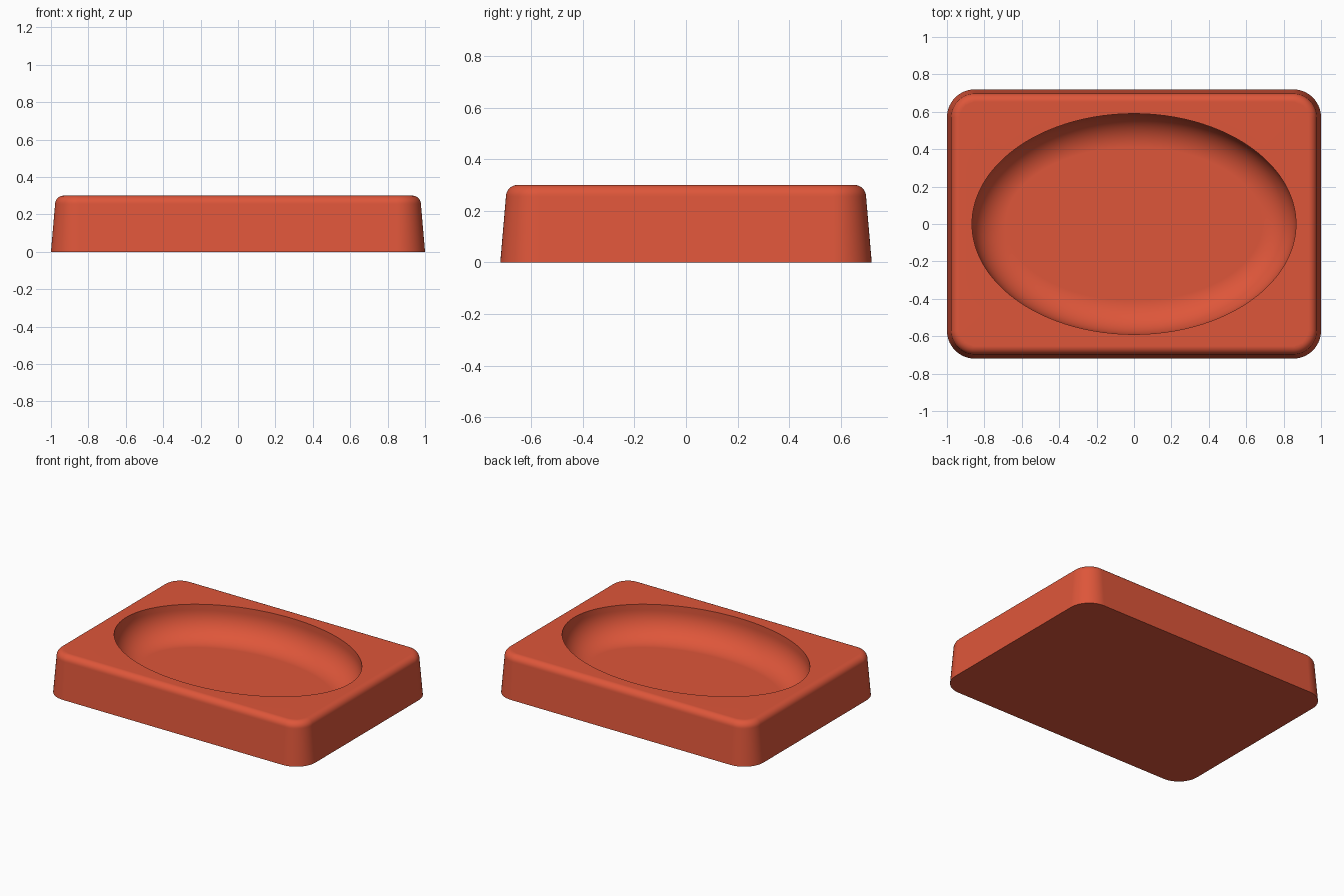
import bpy, bmesh
from math import sin, cos, pi

cube = bpy.data.objects.get("Cube")
if cube:
    bpy.data.objects.remove(cube, do_unlink=True)

WIDTH, DEPTH, HEIGHT = 2.0, 1.44, 0.30
CORNER, TAPER, BEVEL = 0.15, 0.022, 0.045
BOWL_X, BOWL_Y, BOWL_DEPTH, FILLET = 0.866, 0.59, 0.22, 0.18


def rounded_rect(inset, steps=14):
    """Outline of the block, moved inwards by inset."""
    r = CORNER - inset
    cx, cy = WIDTH / 2 - CORNER, DEPTH / 2 - CORNER
    points = []
    for quarter, (sx, sy) in enumerate([(1, 1), (-1, 1), (-1, -1), (1, -1)]):
        for i in range(steps + 1):
            a = (quarter + i / steps) * pi / 2
            points.append((sx * cx + r * cos(a), sy * cy + r * sin(a)))
    return points


def ellipse(inset, count=128):
    return [((BOWL_X - inset) * cos(2 * pi * i / count),
             (BOWL_Y - inset) * sin(2 * pi * i / count)) for i in range(count)]


def skin(bm, outline, profile):
    """Join outlines taken at each (inset, z) step; return the end rings."""
    rings = [[bm.verts.new((x, y, z)) for x, y in outline(inset)]
             for inset, z in profile]
    for low, high in zip(rings, rings[1:]):
        for i in range(len(low)):
            j = (i + 1) % len(low)
            bm.faces.new((low[i], low[j], high[j], high[i]))
    return rings[0], rings[-1]


def ring_edges(bm, ring):
    return [bm.edges.get((v, ring[i - 1])) for i, v in enumerate(ring)]


bm = bmesh.new()

# Tapered outer wall with a rounded top edge
arc = [i / 8 * pi / 2 for i in range(9)]
wall = [(0, 0)] + [(TAPER + BEVEL * (1 - cos(a)), HEIGHT - BEVEL * (1 - sin(a)))
                   for a in arc]
base_ring, top_ring = skin(bm, rounded_rect, wall)
bm.faces.new(reversed(base_ring))

# Oval hollow: short upright wall, then a wide fillet to the flat floor
floor = HEIGHT - BOWL_DEPTH
arc = [i / 16 * pi / 2 for i in range(17)]
bowl = [(0, HEIGHT)] + [(FILLET * (1 - cos(a)), floor + FILLET * (1 - sin(a)))
                        for a in arc]
rim_ring, floor_ring = skin(bm, ellipse, bowl)
bm.faces.new(floor_ring)

# Flat top between the outer edge and the oval rim
bmesh.ops.triangle_fill(bm, use_beauty=True, use_dissolve=False,
                        edges=ring_edges(bm, top_ring) + ring_edges(bm, rim_ring))
bmesh.ops.recalc_face_normals(bm, faces=bm.faces)

mesh = bpy.data.meshes.new("dish_block")
bm.to_mesh(mesh)
bm.free()
dish = bpy.data.objects.new("dish_block", mesh)
bpy.context.collection.objects.link(dish)

# Colour
COLOUR = (0.73, 0.093, 0.042, 1)
mat = bpy.data.materials.new("brick_red")
mat.use_nodes = True
mat.diffuse_color = COLOUR
mat.node_tree.nodes["Principled BSDF"].inputs["Base Color"].default_value = COLOUR
mesh.materials.append(mat)

# Smooth shading with sharp rim and base
bpy.ops.object.select_all(action="DESELECT")
dish.select_set(True)
bpy.context.view_layer.objects.active = dish
bpy.ops.object.shade_smooth_by_angle(angle=pi / 6)
weighted = dish.modifiers.new("weighted_normals", "WEIGHTED_NORMAL")
weighted.keep_sharp = True
